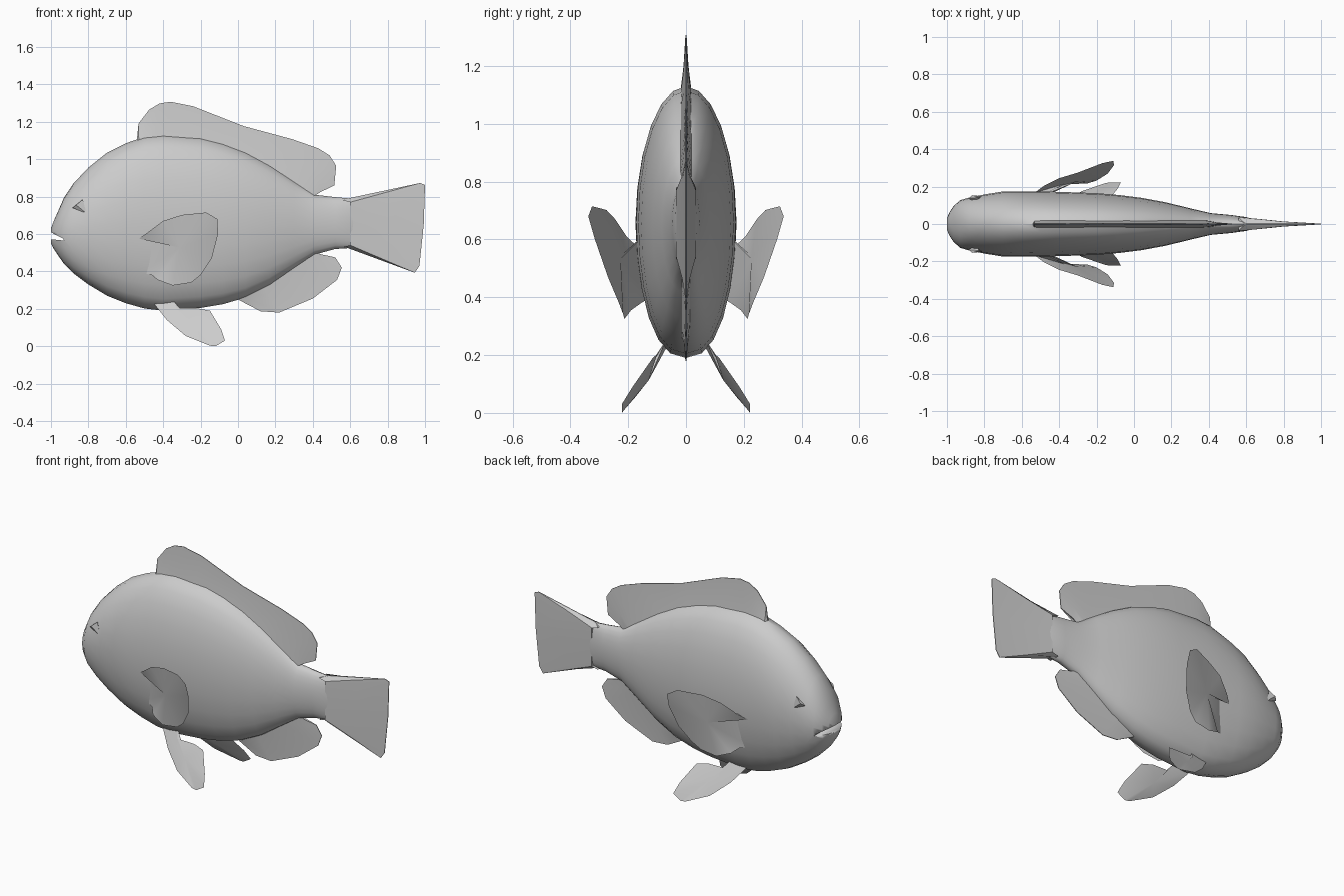
import bpy, math
from mathutils import Vector

if "Cube" in bpy.data.objects:
    bpy.data.objects.remove(bpy.data.objects["Cube"])


def make(name, verts, faces, angle=35):
    me = bpy.data.meshes.new(name)
    me.from_pydata(verts, [], faces)
    ob = bpy.data.objects.new(name, me)
    bpy.context.collection.objects.link(ob)
    bpy.ops.object.select_all(action='DESELECT')
    ob.select_set(True)
    bpy.context.view_layer.objects.active = ob
    bpy.ops.object.mode_set(mode='EDIT')
    bpy.ops.mesh.select_all(action='SELECT')
    bpy.ops.mesh.normals_make_consistent(inside=False)
    bpy.ops.object.mode_set(mode='OBJECT')
    bpy.ops.object.shade_smooth_by_angle(angle=math.radians(angle))
    return ob


def loft(name, stations, n=24):
    """Oval rings along x from (x, bottom, top, half width)."""
    verts, faces = [], []
    for x, lo, hi, w in stations:
        for i in range(n):
            a = math.tau * i / n
            c, s = math.cos(a), math.sin(a)
            p = 0.85 if s < 0 else 1.0
            y = w * math.copysign(abs(c) ** p, c) if abs(c) > 1e-6 else 0
            verts.append((x, y, (lo + hi) / 2 + s * (hi - lo) / 2))
    for k in range(len(stations) - 1):
        for i in range(n):
            j = (i + 1) % n
            faces.append((k*n + i, k*n + j, k*n + n + j, k*n + n + i))
    m = len(verts)
    faces += [tuple(range(n)), tuple(range(m - n, m))]
    return make(name, verts, faces)


def wedge_fin(name, pairs, t):
    """Upright fin, thick at the base and sharp at the rim: (base x, base z, rim x, rim z)."""
    verts, faces = [], []
    for bx, bz, rx, rz in pairs:
        mx, mz = bx * .5 + rx * .5, bz * .5 + rz * .5
        verts += [(bx, -t, bz), (mx, -t * .4, mz), (rx, -.002, rz),
                  (rx, .002, rz), (mx, t * .4, mz), (bx, t, bz)]
    for k in range(len(pairs) - 1):
        for i in range(6):
            j = (i + 1) % 6
            faces.append((6*k + i, 6*k + j, 6*k + 6 + j, 6*k + 6 + i))
    m = len(verts)
    faces += [tuple(range(6)), tuple(range(m - 6, m))]
    return make(name, verts, faces)


def blade_pair(name, rim, centre, offset):
    """Lens-shaped paired fin from a rim and two offset centres, on both sides."""
    for side, s in (("left", 1), ("right", -1)):
        c, o = Vector(centre), Vector(offset)
        verts = [Vector(p) for p in rim] + [c + o, c - o]
        verts = [(v.x, v.y * s, v.z) for v in verts]
        n = len(rim)
        faces = []
        for i in range(n):
            j = (i + 1) % n
            faces += [(i, j, n), (j, i, n + 1)]
        make(f"{side}_{name}", verts, faces)


# Body, from lips to tail root
body = loft("body", [
    (-1.0, .55, .63, .035), (-.985, .52, .67, .065), (-.965, .49, .715, .095),
    (-.93, .44, .795, .127), (-.88, .39, .87, .142), (-.8, .33, .955, .158),
    (-.7, .27, 1.035, .174), (-.6, .23, 1.085, .175), (-.5, .202, 1.12, .174),
    (-.4, .19, 1.13, .172), (-.2, .205, 1.115, .165), (-.08, .225, 1.085, .155),
    (.04, .26, 1.04, .14), (.17, .325, .97, .116), (.3, .415, .885, .084),
    (.41, .49, .81, .058), (.52, .52, .797, .048), (.6, .525, .79, .037),
    (.68, .52, .80, .014)])

# Mouth slit
mouth = [(-1.03, .625), (-1.03, .575), (-.93, .565), (-.935, .575)]
cutter = make("mouth_cutter",
              [(x, y, z) for y in (-.3, .3) for x, z in mouth],
              [(0, 1, 2, 3), (7, 6, 5, 4)] +
              [(i, (i + 1) % 4, (i + 1) % 4 + 4, i + 4) for i in range(4)])
cutter.hide_render = True
cut = body.modifiers.new("mouth", 'BOOLEAN')
cut.object, cut.operation, cut.solver = cutter, 'DIFFERENCE', 'EXACT'
bpy.context.view_layer.objects.active = body
bpy.ops.object.modifier_apply(modifier=cut.name)
bpy.data.objects.remove(cutter)

# Eyes: small pointed lids
for side, s in (("left", 1), ("right", -1)):
    make(f"{side}_eye",
         [(-.885, .137*s, .74), (-.83, .142*s, .785), (-.81, .148*s, .71),
          (-.865, .154*s, .755), (-.84, .11*s, .74)],
         [(0, 1, 3), (1, 2, 3), (2, 0, 3), (1, 0, 4), (2, 1, 4), (0, 2, 4)], 10)

# Dorsal fin
wedge_fin("dorsal_fin", [
    (-.54, 1.07, -.54, 1.11), (-.53, 1.08, -.532, 1.19), (-.5, 1.09, -.475, 1.265),
    (-.45, 1.09, -.42, 1.298), (-.4, 1.09, -.36, 1.307), (-.28, 1.08, -.24, 1.283),
    (-.05, 1.04, .03, 1.177), (.15, .94, .29, 1.107), (.24, .88, .43, 1.058),
    (.3, .84, .49, 1.02), (.34, .81, .525, .965), (.37, .79, .515, .86),
    (.39, .78, .40, .812)], .022)

# Anal fin
wedge_fin("anal_fin", [
    (-.02, .27, 0, .25), (.04, .3, .12, .187), (.12, .34, .22, .18),
    (.22, .41, .40, .255), (.28, .45, .53, .355), (.32, .48, .555, .42),
    (.36, .51, .52, .475), (.4, .52, .42, .495)], .018)

# Tail fin
wedge_fin("tail_fin", [
    (.56, .53, .60, .525), (.6, .54, .945, .393), (.6, .56, .97, .43),
    (.6, .65, .993, .65), (.6, .75, 1.0, .862), (.6, .77, .975, .873),
    (.56, .78, .60, .793)], .034)

# Pectoral fins
blade_pair("pectoral_fin", [
    (-.54, .13, .63), (-.53, .168, .575), (-.48, .205, .61), (-.4, .245, .67),
    (-.3, .275, .702), (-.17, .325, .715), (-.11, .338, .68), (-.107, .315, .60),
    (-.14, .27, .47), (-.2, .232, .38), (-.25, .217, .34), (-.35, .213, .325),
    (-.43, .19, .355), (-.46, .155, .38), (-.52, .13, .395)],
    (-.31, .235, .53), (0, .009, -.003))

# Pelvic fins
blade_pair("pelvic_fin", [
    (-.46, .06, .24), (-.38, .12, .14), (-.28, .175, .055), (-.15, .22, .003),
    (-.12, .222, 0), (-.07, .222, .03), (-.09, .185, .09), (-.15, .115, .19),
    (-.22, .1, .203), (-.33, .1, .205), (-.35, .07, .25)],
    (-.25, .138, .12), (0, .009, .007))
